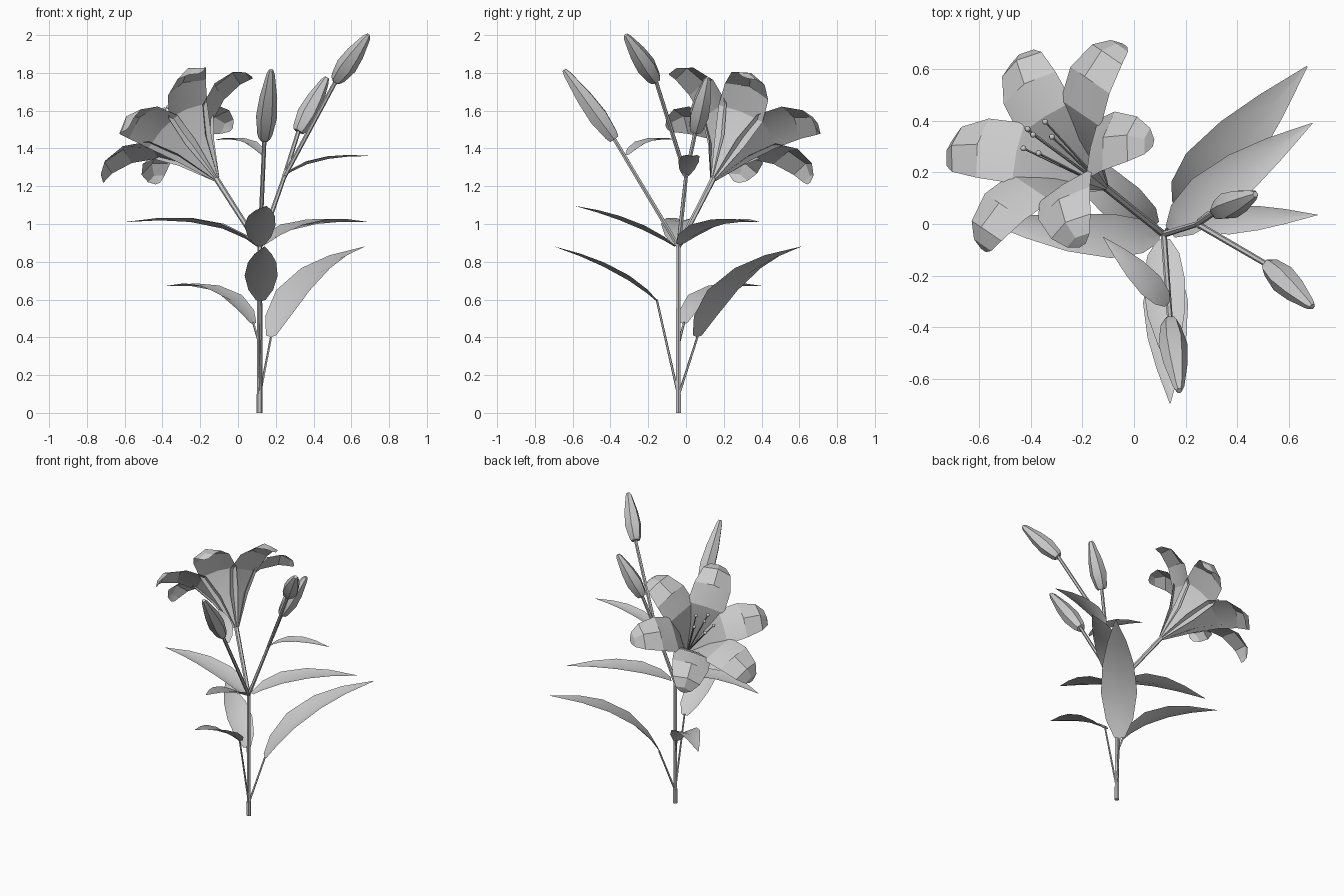
import bpy, bmesh, math
from mathutils import Vector, Matrix

if "Cube" in bpy.data.objects:
    bpy.data.objects.remove(bpy.data.objects["Cube"], do_unlink=True)

grey = bpy.data.materials.new("plain_grey")
grey.use_nodes = True
grey.diffuse_color = (0.6, 0.6, 0.6, 1)
grey.node_tree.nodes["Principled BSDF"].inputs["Base Color"].default_value = (0.6, 0.6, 0.6, 1)


def finish(name, bm, angle):
    mesh = bpy.data.meshes.new(name)
    bm.to_mesh(mesh)
    bm.free()
    mesh.materials.append(grey)
    ob = bpy.data.objects.new(name, mesh)
    bpy.context.collection.objects.link(ob)
    bpy.ops.object.select_all(action="DESELECT")
    ob.select_set(True)
    bpy.context.view_layer.objects.active = ob
    bpy.ops.object.shade_smooth_by_angle(angle=math.radians(angle))
    return ob


def bridge(bm, rows, closed):
    """Join neighbouring rows of vertices with quads."""
    for a, b in zip(rows, rows[1:]):
        n = len(a)
        for i in range(n if closed else n - 1):
            j = (i + 1) % n
            bm.faces.new((a[i], a[j], b[j], b[i]))


def tube(name, path, radii, sides=6, angle=35):
    bm = bmesh.new()
    pts = [Vector(p) for p in path]
    rows = []
    for i, p in enumerate(pts):
        t = (pts[min(i + 1, len(pts) - 1)] - pts[max(i - 1, 0)]).normalized()
        u = t.cross(Vector((0, 1, 0.1))).normalized()
        v = t.cross(u)
        turn = [math.tau * k / sides for k in range(sides)]
        rows.append([bm.verts.new(p + radii[i] * (u * math.cos(a) + v * math.sin(a))) for a in turn])
    bridge(bm, rows, True)
    bm.faces.new(rows[0][::-1])
    bm.faces.new(rows[-1])
    return finish(name, bm, angle)


def ribbon(name, path, widths, side, lifts, angle):
    """Sheet along a path; lifts are offsets of both edges from the midrib."""
    bm = bmesh.new()
    rows = [[bm.verts.new(p + side * (w * s / 2) + l * abs(s)) for s in (-1, 0, 1)]
            for p, w, l in zip(path, widths, lifts)]
    bridge(bm, rows, False)
    return finish(name, bm, angle)


def leaf(name, base, mid, tip, width):
    """Arched, slightly folded blade passing through base, mid and tip."""
    a, m, b = Vector(base), Vector(mid), Vector(tip)
    c = m * 2 - (a + b) / 2
    shape = [(0, .3), (.13, .75), (.35, 1), (.6, .86), (.8, .52), (1, .02)]
    path = [a * (1 - t) ** 2 + c * 2 * t * (1 - t) + b * t * t for t, w in shape]
    side = (b - a).cross(Vector((0, 0, 1))).normalized()
    widths = [w * width for t, w in shape]
    lifts = [Vector((0, 0, 0.15 * w)) for w in widths]
    ribbon(name, path, widths, side, lifts, 60)


def bud(name, base, tip):
    a, b = Vector(base), Vector(tip)
    shape = [(0, .03), (.06, .04), (.32, .056), (.6, .047), (.94, .022), (1, .012)]
    tube(name, [a.lerp(b, t) for t, r in shape], [r for t, r in shape], angle=25)


# Stems
foot = Vector((.115, -.04, 0))
node = Vector((.115, -.04, .88))
fork = Vector((.245, 0, 1.25))
flower = Vector((-.115, .145, 1.24))
tube("main_stem_foot", [foot, foot + Vector((0, 0, .1))], [.016, .016])
tube("main_stem", [foot + Vector((0, 0, .1)), node], [.014, .013])
tube("flower_stem", [node, flower], [.013, .015])
tube("fork_stem", [node, fork], [.013, .011])

# Buds with their stems
buds = {"tall": (fork, (.52, -.16, 1.76), (.69, -.32, 2)),
        "middle": (fork, (.32, .05, 1.49), (.47, .115, 1.775)),
        "front": (node, (.14, -.38, 1.45), (.175, -.645, 1.815))}
for key, (start, base, tip) in buds.items():
    tube(key + "_bud_stem", [start, base], [.012, .011])
    bud(key + "_bud", base, tip)

# Leaves
leaf("right_big_leaf", (.175, .06, .4), (.36, .27, .69), (.67, .61, .88), .24)
leaf("front_low_leaf", (.12, -.155, .59), (.125, -.38, .745), (.14, -.695, .88), .175)
leaf("left_low_leaf", (.08, -.01, .47), (-.1, .13, .635), (-.38, .4, .672), .17)
leaf("left_high_leaf", (.1, -.045, .88), (-.18, -.04, 1.0), (-.6, .02, 1.01), .17)
leaf("right_high_leaf", (.14, -.03, .89), (.36, .16, .99), (.69, .39, 1.01), .19)
leaf("front_high_leaf", (.115, -.06, .88), (.12, -.3, 1.0), (.15, -.585, 1.095), .165)
leaf("fork_leaf", fork, (.43, .02, 1.335), (.71, .035, 1.36), .11)
leaf("bud_leaf", (.13, -.31, 1.365), (.03, -.2, 1.435), (-.12, -.05, 1.445), .1)

# Leaf stalks
for name, z, end in (("right_stalk", .09, (.175, .06, .4)),
                     ("front_stalk", .09, (.12, -.155, .6)),
                     ("left_stalk", .36, (.08, -.01, .48))):
    tube(name, [foot + Vector((0, 0, z)), end], [.007, .006], 5)

# Flower petals around the flower axis
axis = Vector((-.55, .4, .73)).normalized()
first = Vector((.19, .17, .54))
first = (first - axis * first.dot(axis)).normalized()
profile = [(.012, 0, .03, 0), (.09, .21, .17, 0), (.175, .36, .255, -.05), (.3, .45, .25, -.15),
           (.42, .455, .19, -.2), (.475, .41, .11, -.2), (.49, .365, .03, 0)]
for k in range(6):
    radial = Matrix.Rotation(math.tau * k / 6, 3, axis) @ first
    scale = 1.0 if k % 2 else 0.97
    path = [flower + (radial * r + axis * h) * scale for r, h, w, droop in profile]
    lifts = [axis * (droop * w) for r, h, w, droop in profile]
    ribbon(f"petal_{k + 1}", path, [w for r, h, w, droop in profile],
           axis.cross(radial), lifts, 20)

# Stamens and pistil
for k in range(6):
    out = Matrix.Rotation(math.tau * k / 5, 3, axis) @ first * (0 if k == 5 else .07)
    end = flower + axis * (.5 if k == 5 else .47) + out
    tube(f"stamen_{k + 1}", [flower, end], [.005, .004], 5)
    bm = bmesh.new()
    bmesh.ops.create_icosphere(bm, subdivisions=1, radius=.013, matrix=Matrix.Translation(end))
    finish(f"stamen_tip_{k + 1}", bm, 60)
